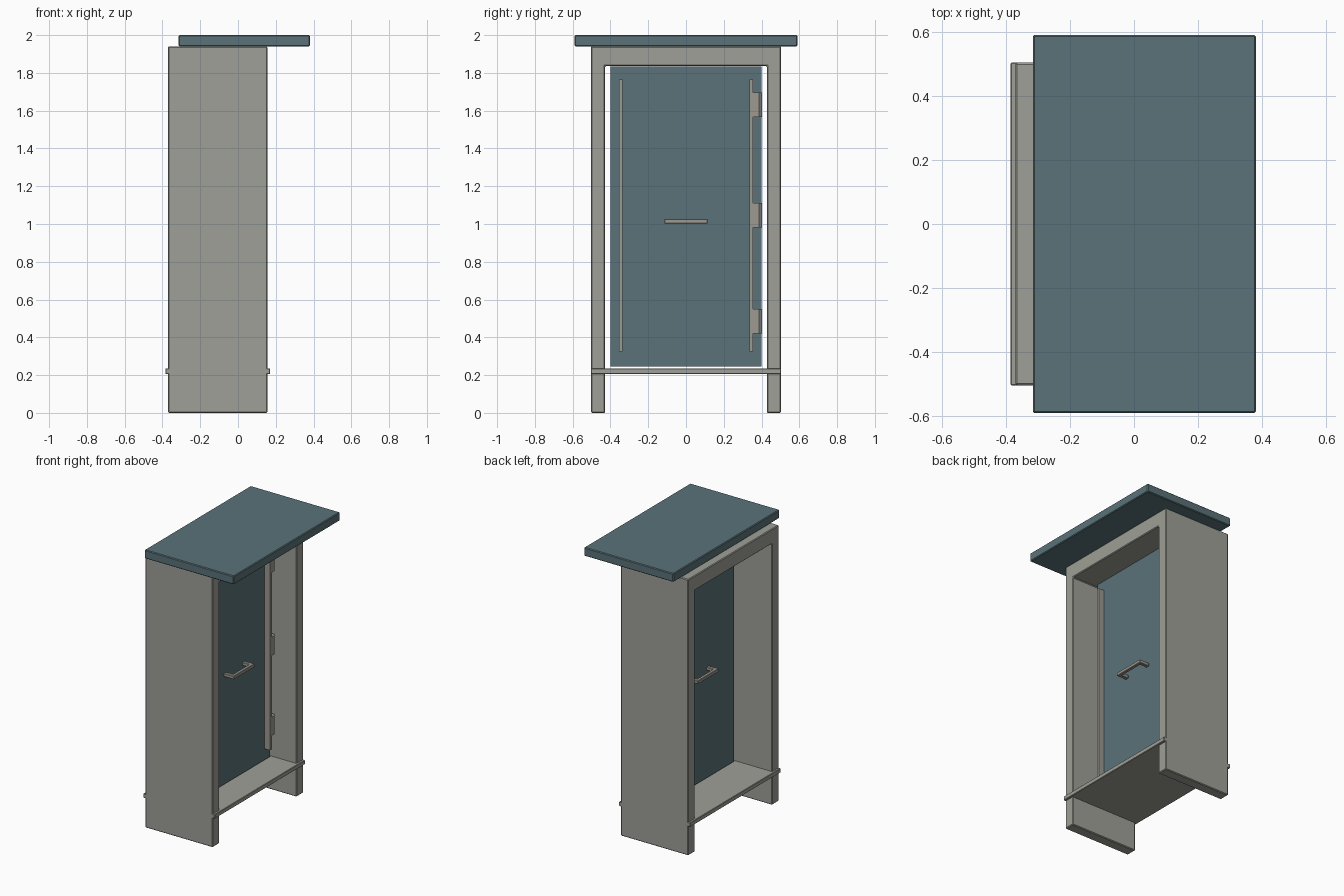
import bpy
import bmesh

cube = bpy.data.objects.get("Cube")
if cube:
    bpy.data.objects.remove(cube, do_unlink=True)


def material(name, rgb):
    m = bpy.data.materials.new(name)
    m.use_nodes = True
    m.diffuse_color = (*rgb, 1)
    m.node_tree.nodes["Principled BSDF"].inputs["Base Color"].default_value = (*rgb, 1)
    return m


STONE = material("warm_grey", (0.337, 0.35, 0.308))
BLUE = material("slate_blue", (0.102, 0.168, 0.192))
METAL = material("fitting_grey", (0.335, 0.32, 0.285))


def prism(name, profile, axis, low, high, mat, bevel=0.0):
    """Extrude a flat profile along axis ('x', 'y' or 'z')."""
    place = {
        "x": lambda p, t: (t, p[0], p[1]),
        "y": lambda p, t: (p[0], t, p[1]),
        "z": lambda p, t: (p[0], p[1], t),
    }[axis]
    bm = bmesh.new()
    face = bm.faces.new([bm.verts.new(place(p, low)) for p in profile])
    ext = bmesh.ops.extrude_face_region(bm, geom=[face])
    for v in ext["geom"]:
        if isinstance(v, bmesh.types.BMVert):
            v.co["xyz".index(axis)] = high
    bmesh.ops.recalc_face_normals(bm, faces=bm.faces)
    mesh = bpy.data.meshes.new(name)
    bm.to_mesh(mesh)
    bm.free()
    mesh.materials.append(mat)
    obj = bpy.data.objects.new(name, mesh)
    bpy.context.collection.objects.link(obj)
    if bevel:
        mod = obj.modifiers.new("edge_bevel", "BEVEL")
        mod.width = bevel
        mod.segments = 1
    return obj


def box(name, x, y, z, mat, bevel=0.0):
    rect = [(x[0], y[0]), (x[1], y[0]), (x[1], y[1]), (x[0], y[1])]
    return prism(name, rect, "z", z[0], z[1], mat, bevel)


# Portal frame: two side walls joined by a lintel
W, T = 0.503, 0.428
frame = [(-W, 0), (-T, 0), (-T, 1.836), (T, 1.836), (T, 0), (W, 0), (W, 1.94), (-W, 1.94)]
prism("door_frame", frame, "x", -0.37, 0.155, STONE, 0.005)

# Threshold slab and roof slab
box("threshold", (-0.385, 0.17), (-W, W), (0.205, 0.235), STONE, 0.003)
box("roof", (-0.315, 0.38), (-0.59, 0.59), (1.94, 2.0), BLUE, 0.005)

# Door leaf
BACK, FRONT = -0.095, -0.03
box("door", (BACK, FRONT), (-0.4, 0.4), (0.245, 1.835), BLUE)

# Vertical ribs on the outer face
for side, y in (("right", -0.345), ("left", 0.345)):
    box(side + "_rib", (FRONT, 0.014), (y - 0.01, y + 0.01), (0.325, 1.765), METAL)

# Hinges with a chamfered outer corner
hinge = [(FRONT, 0.352), (0.014, 0.352), (0.014, 0.386), (0.0, 0.403), (FRONT, 0.403)]
for label, z in (("lower", 0.485), ("middle", 1.047), ("upper", 1.632)):
    prism(label + "_hinge", hinge, "z", z - 0.065, z + 0.065, METAL)

# Pull handles on both faces
for label, face, out in (("front", FRONT, 1), ("back", BACK, -1)):
    bar, tip, end, inner = face + out * 0.055, face + out * 0.078, 0.115, 0.09
    grip = [(face, -end), (tip, -end), (tip, end), (face, end),
            (face, inner), (bar, inner), (bar, -inner), (face, -inner)]
    prism(label + "_handle", grip, "z", 1.003, 1.027, METAL, 0.003)
